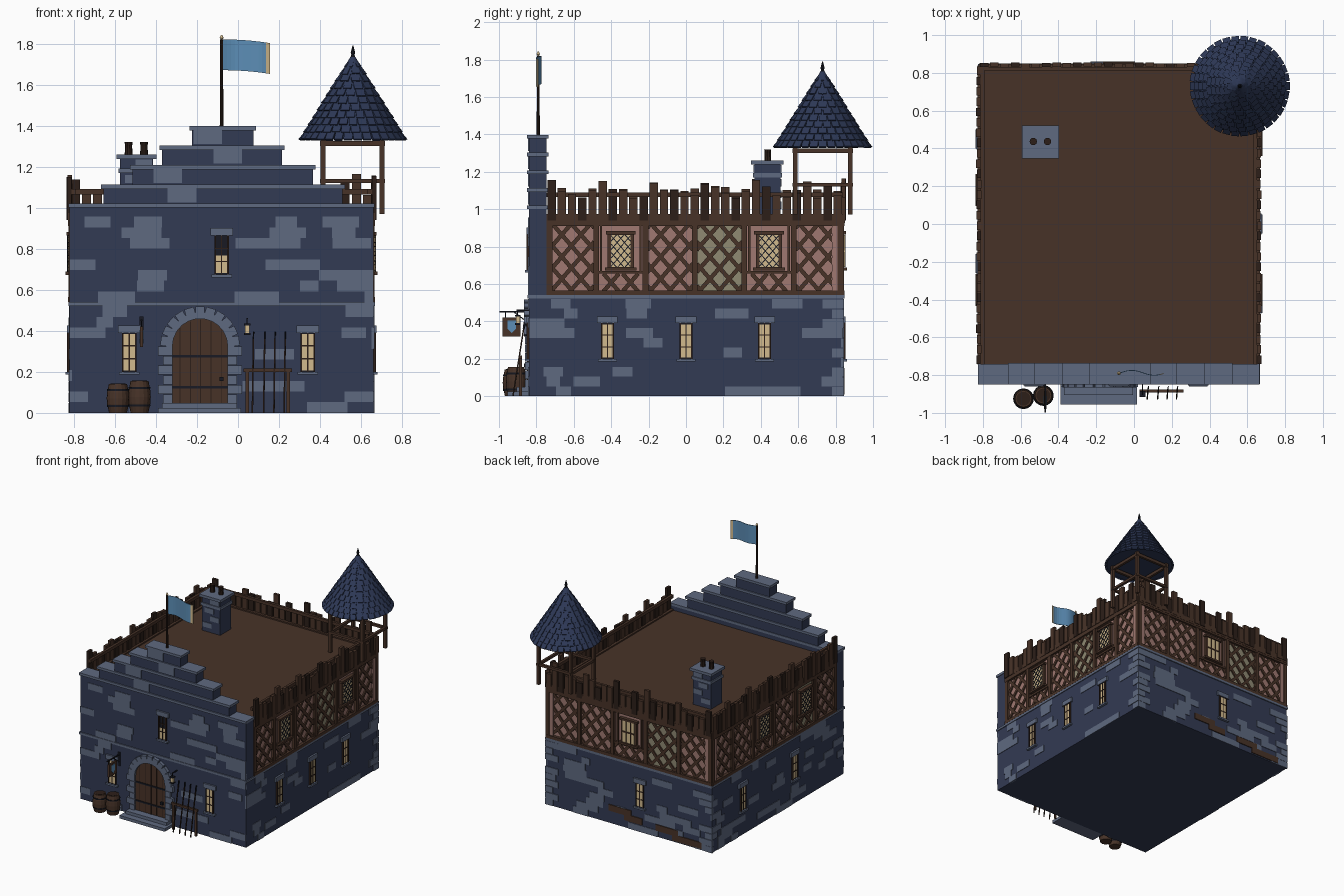
import bpy, bmesh, math, random
from mathutils import Matrix, Vector

if "Cube" in bpy.data.objects:
    bpy.data.objects.remove(bpy.data.objects["Cube"])
random.seed(7)

# Materials, given as display hex values
PALETTE = dict(dark_stone="363D54", light_stone="5F697F", wood="49362C", dark_wood="30241F",
               pink_plaster="9E7870", olive_plaster="8E8872", window_glow="D0B88C",
               flag_blue="5C8CB4", roof_slate="313B57", iron="1E2028")
MATS = {}
for name, code in PALETTE.items():
    rgb = [(int(code[i:i + 2], 16) / 255) ** 2.2 for i in (0, 2, 4)] + [1]
    m = bpy.data.materials.new(name)
    m.use_nodes = True
    m.diffuse_color = rgb
    m.node_tree.nodes["Principled BSDF"].inputs["Base Color"].default_value = rgb
    MATS[name] = m


class Part:
    """One mesh object gathered from boxes, bars and turned shapes."""

    def __init__(self, name, frame=Matrix()):
        self.name, self.frame, self.used = name, frame, []
        self.bm = bmesh.new()

    def slot(self, mat):
        if mat not in self.used:
            self.used.append(mat)
        return self.used.index(mat)

    def solid(self, mat, size, matrix):
        r = bmesh.ops.create_cube(self.bm, size=1, matrix=self.frame @ matrix @ Matrix.Diagonal((*size, 1)))
        for f in {f for v in r["verts"] for f in v.link_faces}:
            f.material_index = self.slot(mat)

    def box(self, mat, x0, x1, y0, y1, z0, z1):
        mid = Vector((x0 + x1, y0 + y1, z0 + z1)) / 2
        self.solid(mat, (abs(x1 - x0), abs(y1 - y0), abs(z1 - z0)), Matrix.Translation(mid))

    def bar(self, mat, p, q, w, d=None):
        p, q = Vector(p), Vector(q)
        rot = (q - p).to_track_quat('Z', 'Y').to_matrix().to_4x4()
        self.solid(mat, (d or w, w, (q - p).length), Matrix.Translation((p + q) / 2) @ rot)

    def lathe(self, mat, profile, x, y, sides=16):
        rings = []
        for r, z in profile:
            rings.append([self.bm.verts.new((x + r * math.cos(a), y + r * math.sin(a), z))
                          for a in (math.tau * i / sides for i in range(sides))])
        faces = [self.bm.faces.new(rings[0][::-1]), self.bm.faces.new(rings[-1])]
        for a, b in zip(rings, rings[1:]):
            faces += [self.bm.faces.new((a[i - 1], a[i], b[i], b[i - 1])) for i in range(sides)]
        for f in faces:
            f.material_index = self.slot(mat)

    def done(self):
        bmesh.ops.recalc_face_normals(self.bm, faces=self.bm.faces)
        me = bpy.data.meshes.new(self.name)
        self.bm.to_mesh(me)
        for n in self.used:
            me.materials.append(MATS[n])
        ob = bpy.data.objects.new(self.name, me)
        bpy.context.collection.objects.link(ob)
        return ob


def wall(origin, u, n):
    # Wall space: x along the wall, y outward, z up
    return Matrix((u, n, (0, 0, 1))).transposed().to_4x4() if not origin else \
        Matrix.Translation(origin) @ wall(None, u, n)


X0, X1, YF, YB, YG = -0.82, 0.66, -0.84, 0.84, -0.745
WALLS = dict(front=wall((0, YF, 0), (1, 0, 0), (0, -1, 0)), back=wall((0, YB, 0), (1, 0, 0), (0, 1, 0)),
             left=wall((X1, 0, 0), (0, 1, 0), (1, 0, 0)), right=wall((X0, 0, 0), (0, 1, 0), (-1, 0, 0)))

# Main masses
p = Part("stone_body")
p.box("dark_stone", X0, X1, YF, YB, 0, 0.53)
p.box("dark_stone", X0, X1, YF, YG, 0.5, 1.01)
p.box("light_stone", X0 - .007, X1 + .007, YF - .008, YB + .008, 0.522, 0.54)
p.box("light_stone", X0 - .005, X1 + .005, YF - .01, YG + .005, 1.0, 1.02)
p.done()
p = Part("roof_deck")
p.box("wood", X0, X1, YG, YB + .01, 0.925, 0.965)
p.done()

# Stepped gable with light coping
p = Part("stepped_gable")
for i, (a, b) in enumerate([(-.655, .51), (-.515, .365), (-.37, .215), (-.225, .075)]):
    z = 1.015 + .095 * i
    p.box("dark_stone", a, b, YF, YG, z, z + .08)
    p.box("light_stone", a - .012, b + .012, YF - .01, YG + .01, z + .077, z + .097)
    s = random.uniform(a, b - .2)
    p.box("light_stone", s, s + .14, YF - .005, YF + .01, z + .01, z + .077)
p.done()


# Scattered light stones, leaving room for openings
def stones(name, side, u0, u1, z0, z1, holes, quoins=()):
    p, row = Part(name, WALLS[side]), 0.052
    for i in range(int((z1 - z0) / row + .01)):
        z, u = z0 + row * i, u0
        while u < u1 - .03:
            e = min(u1, u + random.uniform(.07, .2))
            clear = all(e < a or u > b or z + row < c or z > d for a, b, c, d in holes)
            if clear and random.random() < .26:
                p.box("light_stone", u, e, -.01, .004, z, z + row)
            u = e
        for q in quoins:
            if random.random() < .6:
                inner = q - math.copysign(.11 if i % 2 else .06, q)
                p.box("light_stone", inner, q + math.copysign(.005, q), -.01, .006, z, z + row - .004)
    return p


def slot_hole(u, z):
    return (u - .06, u + .06, z - .02, z + .24)


door_hole = (-.4, .02, 0, .53)
stones("front_lower_stones", "front", X0, X1, 0, .52,
       [door_hole, slot_hole(-.53, .2), slot_hole(.34, .2)]).done()
stones("front_upper_stones", "front", X0, X1, .54, 1.0, [slot_hole(-.08, .67)]).done()
side_slots = dict(left=(-.42, 0, .42), right=(-.21, .45), back=(-.18,))
for side, us in side_slots.items():
    a, b = (X0, X1) if side == "back" else (YF, YB)
    p = stones(side + "_stones", side, a, b, 0, .52, [slot_hole(u, .2) for u in us],
               (a, b) if side == "back" else (b,))
    if side == "back":  # patches of bare earth brown brick
        for u, w, z in [(.0, .2, .1), (-.12, .16, .06), (-.42, .2, .05), (-.6, .26, .01)]:
            p.box("wood", u - w / 2, u + w / 2, -.01, .007, z, z + .05)
    p.done()


# Narrow stone windows
def slit(name, side, u, z, glow=1.0, h=.19):
    p, w = Part(name, WALLS[side]), .027
    p.box("iron", u - w - .006, u + w + .006, -.01, .005, z, z + h)
    p.box("window_glow", u - w, u + w, -.01, .007, z + .006, z + h * glow - .006)
    p.box("dark_wood", u - .003, u + .003, 0, .01, z, z + h)
    for k in (1, 2):
        p.box("dark_wood", u - w, u + w, 0, .01, z + h * k / 3 - .003, z + h * k / 3 + .003)
    for s in (-1, 1):
        p.box("dark_wood", u + s * w, u + s * (w + .008), 0, .013, z, z + h)
    p.box("light_stone", u - .055, u + .055, -.01, .014, z + h, z + h + .036)
    p.box("light_stone", u - .05, u + .05, -.01, .02, z - .014, z)
    p.done()


slit("front_window_a", "front", -.53, .2)
slit("front_window_b", "front", .34, .2)
slit("gable_window", "front", -.08, .675, .52)
for side, us in side_slots.items():
    for i, u in enumerate(us):
        slit(f"{side}_window_{i + 1}", side, u, .2)


# Half-timbered storey
def lattice(p, mat, u0, u1, z0, z1, step, w, d):
    um, zm, m = (u0 + u1) / 2, (z0 + z1) / 2, 1.15
    for s in (-m, m):
        for k in range(-5, 6):
            c = zm + (k + .5) * step
            ends = sorted(((z0 - c) / s, (z1 - c) / s))
            a, b = max(u0 - um, ends[0]), min(u1 - um, ends[1])
            if b - a > .01:
                p.bar(mat, (um + a, d, c + s * a), (um + b, d, c + s * b), w, .014)


def timber(side, u0, u1, n, windows, olive):
    p, z0, z1, w = Part(side + "_timber_wall", WALLS[side]), .55, .93, (u1 - u0) / n
    for i in range(n):
        a, b = u0 + i * w, u0 + (i + 1) * w
        p.box("olive_plaster" if i in olive else "pink_plaster", a, b, -.06, -.015, .53, .95)
        top = .655 if i in windows else z1
        lattice(p, "wood", a + .01, b - .01, z0 + .01, top, .118, .022, -.012)
        if i in windows:
            c = (a + b) / 2
            p.box("wood", a, b, -.02, .0, .655, .67)
            p.box("wood", c - .07, c + .07, -.02, .006, .675, .88)
            p.box("window_glow", c - .052, c + .052, -.01, .009, .69, .862)
            p.box("wood", c - .085, c + .085, -.01, .02, .672, .688)
            p.box("wood", c - .08, c + .08, -.01, .016, .865, .882)
            if side == "back":
                for k in (-1, 1):
                    p.box("wood", c + k * .02 - .004, c + k * .02 + .004, 0, .014, .69, .862)
                p.box("wood", c - .05, c + .05, 0, .014, .77, .78)
            else:
                lattice(p, "iron", c - .052, c + .052, .69, .862, .045, .005, .006)
            for k in (-1, 1):
                p.box("wood", c + k * .1, c + k * .112, -.02, .0, .67, z1)
    for i in range(n + 1):
        c = min(max(u0 + i * w, u0 + .015), u1 - .015)
        p.box("wood", c - .015, c + .015, -.03, .006, z0, z1)
    for z in (.54, .91):
        p.box("wood", u0, u1, -.03, .008, z, z + .025)
    p.done()


# Palisade with uneven boards
def fence(side, u0, u1):
    p = Part(side + "_palisade", WALLS[side])
    n = round((u1 - u0) / .054)
    step = (u1 - u0) / n
    for i in range(n):
        a = u0 + i * step
        top = random.uniform(1.13, 1.17) if i % 5 == 0 else random.uniform(1.06, 1.125)
        d = random.uniform(-.003, .004)
        p.box("wood" if i % 3 else "dark_wood", a + .004, a + step - .006, d - .01, d + .012, .94, top)
    p.box("wood", u0, u1, -.028, -.008, 1.065, 1.09)
    p.box("wood", u0, u1, -.028, .008, .935, .975)
    p.done()


for side, a, b, n, win, olive in [("left", YG, YB, 6, (1, 4), (3,)), ("right", YG, YB, 6, (1, 3), (1,)),
                                  ("back", X0, X1, 5, (2,), (1,))]:
    timber(side, a, b, n, win, olive)
    fence(side, a, b)

# Arched door with stone surround and steps
DX, DR, SPRING = -.185, .135, .325
p = Part("door", WALLS["front"])
arc = [(DX + DR * math.cos(math.pi * i / 16), SPRING + DR * math.sin(math.pi * i / 16)) for i in range(17)]
face = p.bm.faces.new([p.bm.verts.new(p.frame @ Vector((u, .008, z)))
                       for u, z in arc + [(DX - DR, .045), (DX + DR, .045)]])
face.material_index = p.slot("wood")
for k in range(-2, 3):
    u = DX + k * .05 + .003
    p.box("dark_wood", u - .002, u + .002, 0, .011, .045, SPRING + math.sqrt(DR ** 2 - (u - DX) ** 2) - .005)
for z in (.12, .27):
    p.box("iron", DX - DR, DX + DR, 0, .013, z, z + .012)
p.box("iron", DX + .095, DX + .115, 0, .025, .155, .175)
p.done()
p = Part("door_surround", WALLS["front"])
for i in range(11):
    a = math.pi * (i + .5) / 11
    p.solid("light_stone", (.06, .05, .044 if i % 2 else .048),
            Matrix.Translation((DX + .163 * math.cos(a), .0, SPRING + .163 * math.sin(a))) @ Matrix.Rotation(-a, 4, 'Y'))
for s in (-1, 1):
    for i in range(6):
        p.box("light_stone", DX + s * DR, DX + s * (.205 if i % 2 else .18), -.01, .022, .045 + i * .047, .089 + i * .047)
p.done()
p = Part("door_steps")
p.box("light_stone", -.39, .015, -.955, YF, 0, .024)
p.box("light_stone", -.37, -.005, -.905, YF, .024, .048)
p.done()

# Chimney
p = Part("chimney")
p.box("dark_stone", -.575, -.415, .365, .505, .95, 1.24)
for z, g in [(1.17, .008), (1.238, .017)]:
    p.box("light_stone", -.575 - g, -.415 + g, .365 - g, .505 + g, z, z + .022)
for x, z in [(-.57, 1.0), (-.5, 1.06), (-.55, 1.12), (-.5, 1.195)]:
    p.box("light_stone", x, x + .08, .36, .51, z, z + .04)
for x in (-.533, -.458):
    p.lathe("dark_wood", [(.02, 1.25), (.017, 1.3), (.02, 1.32)], x, .437, 10)
p.done()

# Corner lookout: posts, rails, shingled cone
CX, CY = .56, .73
p = Part("lookout_frame")
for x in (.415, .702):
    for y in (.585, .877):
        p.box("wood", x - .012, x + .012, y - .012, y + .012, .97, 1.335)
for z, t in [(1.3, .025), (1.12, .02)]:
    for y in (.585, .877):
        p.box("wood", .4, .717, y - .01, y + .01, z, z + t)
    for x in (.415, .702):
        p.box("wood", x - .01, x + .01, .57, .892, z, z + t)
p.done()
p = Part("lookout_roof")
R, ZB, ZT = .25, 1.335, 1.735
p.lathe("roof_slate", [(R, ZB), (.012, ZT)], CX, CY, 32)
slope = math.atan2(R, ZT - ZB)
for i in range(11):
    t = (i + .45) / 11.3
    r, n = R * (1 - t), max(7, int(36 * (1 - t)))
    for k in range(n):
        turn = Matrix.Rotation(math.tau * (k + .5 * (i % 2)) / n, 4, 'Z')
        p.solid("roof_slate", (.012, math.tau * r / n * random.uniform(.86, 1.02), random.uniform(.046, .056)),
                Matrix.Translation((CX, CY, 0)) @ turn @ Matrix.Translation((r + .004, 0, ZB + t * (ZT - ZB)))
                @ Matrix.Rotation(-slope - .13, 4, 'Y'))
p.lathe("iron", [(.018, 1.71), (.008, 1.745), (.011, 1.755), (.002, 1.79)], CX, CY, 8)
p.done()

# Flagpole and waving flag
p = Part("flagpole")
p.lathe("dark_wood", [(.009, 1.39), (.007, 1.82)], -.08, -.79, 10)
p.lathe("window_glow", [(.004, 1.82), (.01, 1.828), (.003, 1.842)], -.08, -.79, 10)
p.done()
p, N = Part("flag"), 12
cols = []
for i in range(N + 1):
    t = i / N
    y, sag = -.79 + .013 * math.sin(t * 6), .018 * t * t
    cols.append([p.bm.verts.new((-.072 + .228 * t, y, z - sag)) for z in (1.67, 1.82)])
for i in range(N):
    f = p.bm.faces.new((*cols[i], *cols[i + 1][::-1]))
    f.material_index = p.slot("window_glow" if i in (N - 1,) else "flag_blue")
p.done().modifiers.new("cloth", "SOLIDIFY").thickness = .004

# Barrels
for i, (x, y, h) in enumerate([(-.585, -.925, .142), (-.48, -.908, .155)]):
    p = Part(f"barrel_{i + 1}")
    p.lathe("wood", [(.043, 0), (.053, h * .3), (.055, h * .5), (.053, h * .7), (.044, h)], x, y)
    p.lathe("dark_wood", [(.037, h - .01), (.037, h + .002)], x, y)
    for t in (.2, .75):
        p.lathe("iron", [(.052, h * t), (.054, h * t + .01)], x, y)
    p.done()

# Hanging sign with a shield plate
p, SX = Part("hanging_sign"), -.47
p.bar("iron", (SX, YF, .452), (SX, -.998, .452), .008)
p.bar("iron", (SX, YF, .39), (SX, -.92, .45), .006)
p.box("iron", SX - .01, SX + .01, YF - .008, YF, .36, .47)
p.box("wood", SX - .007, SX + .007, -.98, -.885, .32, .42)
for y in (-.965, -.9):
    p.bar("iron", (SX, y, .42), (SX, y, .452), .004)
p.box("flag_blue", SX - .01, SX + .01, -.955, -.91, .36, .405)
p.solid("flag_blue", (.02, .032, .032), Matrix.Translation((SX, -.9325, .36)) @ Matrix.Rotation(math.pi / 4, 4, 'X'))
p.done()

# Door lantern
p = Part("lantern")
p.bar("iron", (.045, YF, .46), (.045, -.905, .46), .007)
p.box("window_glow", .034, .056, -.91, -.888, .39, .425)
for z in (.38, .425):
    p.box("iron", .03, .06, -.915, -.884, z, z + .01)
p.bar("iron", (.045, -.9, .43), (.045, -.9, .46), .005)
p.done()

# Spear rack
p = Part("spear_rack")
for x in (.045, .245):
    p.box("wood", x - .008, x + .008, -.893, -.877, 0, .215)
p.box("wood", .028, .262, -.893, -.877, .2, .217)
for x in (.07, .125, .175, .225):
    p.bar("dark_wood", (x, -.925, 0), (x + .005, -.868, .36), .007)
    p.bar("iron", (x + .005, -.868, .36), (x + .006, -.863, .395), .01, .005)
p.done()
